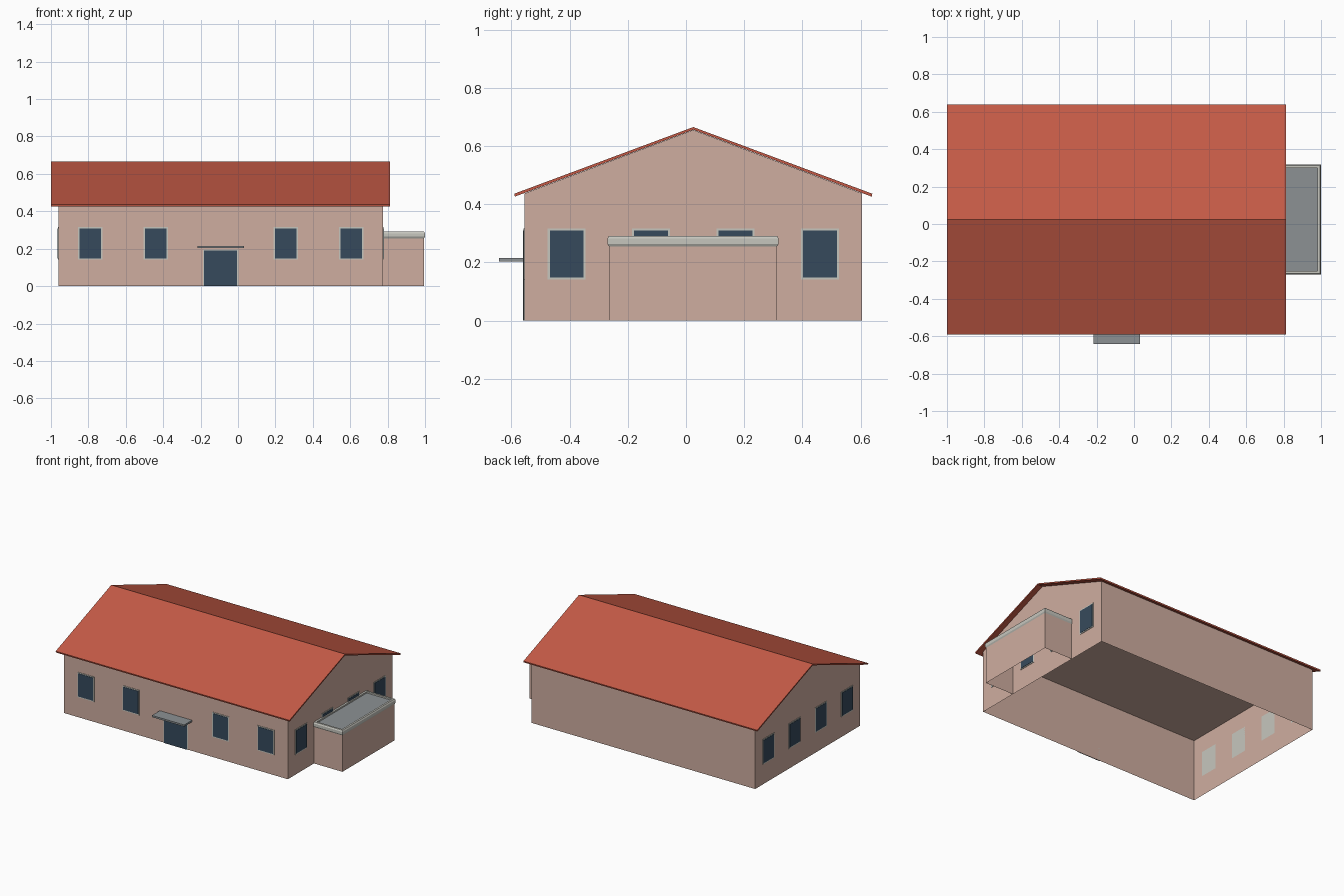
import bpy, bmesh

if "Cube" in bpy.data.objects:
    bpy.data.objects.remove(bpy.data.objects["Cube"])


def material(name, hex_code):
    def lin(c):
        c /= 255
        return c / 12.92 if c <= 0.04045 else ((c + 0.055) / 1.055) ** 2.4
    m = bpy.data.materials.new(name)
    m.diffuse_color = [lin(int(hex_code[i:i + 2], 16)) for i in (0, 2, 4)] + [1]
    m.use_nodes = True
    m.node_tree.nodes["Principled BSDF"].inputs["Base Color"].default_value = m.diffuse_color
    return m


PLASTER = material("pink plaster", "CFAEA0")
ROOF = material("red roof", "C45A46")
GLASS = material("dark blue glass", "364A5C")
TRIM = material("pale trim", "C6C6BE")
GREY = material("grey sheet", "8C9194")


def mesh_object(name, verts, faces, *mats, recalc=True):
    mesh = bpy.data.meshes.new(name)
    mesh.from_pydata(verts, [], faces)
    if recalc:
        bm = bmesh.new()
        bm.from_mesh(mesh)
        bmesh.ops.recalc_face_normals(bm, faces=bm.faces)
        bm.to_mesh(mesh)
        bm.free()
    for m in mats:
        mesh.materials.append(m)
    obj = bpy.data.objects.new(name, mesh)
    bpy.context.collection.objects.link(obj)
    return obj


def box(name, x0, x1, y0, y1, z0, z1, mat):
    verts = [(x, y, z) for x in (x0, x1) for y in (y0, y1) for z in (z0, z1)]
    faces = [(0, 1, 3, 2), (4, 6, 7, 5), (0, 4, 5, 1),
             (2, 3, 7, 6), (0, 2, 6, 4), (1, 5, 7, 3)]
    return mesh_object(name, verts, faces, mat)


def ring(x0, x1, y0, y1, z):
    return [(x0, y0, z), (x1, y0, z), (x1, y1, z), (x0, y1, z)]


# Main dimensions
X0, X1, Y0, Y1 = -0.96, 0.775, -0.555, 0.605
CX, CY = (X0 + X1) / 2, (Y0 + Y1) / 2
EAVE, RIDGE = 0.437, 0.655

# House walls with gables, open underneath
profile = [(Y0, 0), (Y1, 0), (Y1, EAVE), (CY, RIDGE), (Y0, EAVE)]
verts = [(x, y, z) for x in (X0, X1) for y, z in profile]
mesh_object("house_walls", verts,
            [(0, 4, 3, 2, 1), (5, 6, 7, 8, 9), (0, 5, 9, 4), (1, 2, 7, 6)],
            PLASTER, recalc=False)
mesh_object("house_ceiling", ring(X0, X1, Y0, Y1, EAVE - 0.004),
            [(3, 2, 1, 0)], PLASTER, recalc=False)

# Thin gabled roof
chevron = [(-0.615, 0.436), (0, 0.665), (0.615, 0.436),
           (0.613, 0.426), (0, 0.656), (-0.613, 0.426)]
verts = [(x, CY + y, z) for x in (-1.0, 0.812) for y, z in chevron]
faces = [(i, (i + 1) % 6, (i + 1) % 6 + 6, i + 6) for i in range(6)]
faces += [(0, 1, 4, 5), (1, 2, 3, 4), (6, 7, 10, 11), (7, 8, 9, 10)]
mesh_object("roof", verts, faces, ROOF)

# Side annex: three walls and a ceiling, open underneath
AX, AY0, AY1, AZ = 0.995, -0.265, 0.313, 0.255
verts = ring(X1, AX, AY0, AY1, 0) + ring(X1, AX, AY0, AY1, AZ)
mesh_object("annex_walls", verts,
            [(0, 1, 5, 4), (1, 2, 6, 5), (2, 3, 7, 6), (4, 5, 6, 7)],
            PLASTER, recalc=False)

# Annex parapet: bevelled band with a sunken grey deck
steps = [(0, 0.255), (0.005, 0.264), (0.005, 0.282), (0, 0.291),
         (-0.013, 0.291), (-0.013, 0.281)]
verts = []
for off, z in steps:
    verts += ring(X1 + max(0, -off), AX + off, AY0 - off, AY1 + off, z)
faces = [(r * 4 + i, r * 4 + (i + 1) % 4, r * 4 + 4 + (i + 1) % 4, r * 4 + 4 + i)
         for r in range(len(steps) - 1) for i in range(4)]
faces.append((20, 21, 22, 23))
parapet = mesh_object("annex_parapet", verts, faces, TRIM, GREY, recalc=False)
parapet.data.polygons[-1].material_index = 1


def opening(name, side, centre, width, z0, z1, sill):
    """Pale frame plate with a glass plate on it, on the front, left or right wall."""
    rim = 0.007
    for part, inset, depth, mat in (("frame", 0, 0.003, TRIM),
                                    ("glass", rim, 0.005, GLASS)):
        a, b = centre - width / 2 + inset, centre + width / 2 - inset
        lo, hi = z0 + (inset if sill else 0), z1 - inset
        label = f"{name}_{part}"
        if side == "front":
            box(label, a, b, Y0 - depth, Y0, lo, hi, mat)
        elif side == "right":
            box(label, X1, X1 + depth, a, b, lo, hi, mat)
        else:
            box(label, X0 - depth, X0, a, b, lo, hi, mat)


# Windows on the front and both gables
for i, dx in enumerate((-0.6975, -0.3475, 0.3475, 0.6975)):
    opening(f"front_window_{i}", "front", CX + dx, 0.13, 0.141, 0.316, True)
for side in ("left", "right"):
    for i, dy in enumerate((-0.435, -0.145, 0.145, 0.435)):
        opening(f"{side}_window_{i}", side, CY + dy, 0.13, 0.141, 0.316, True)

# Door and its canopy
opening("door", "front", CX, 0.19, 0, 0.196, False)
box("door_canopy", CX - 0.125, CX + 0.125, -0.642, Y0, 0.203, 0.215, GREY)
